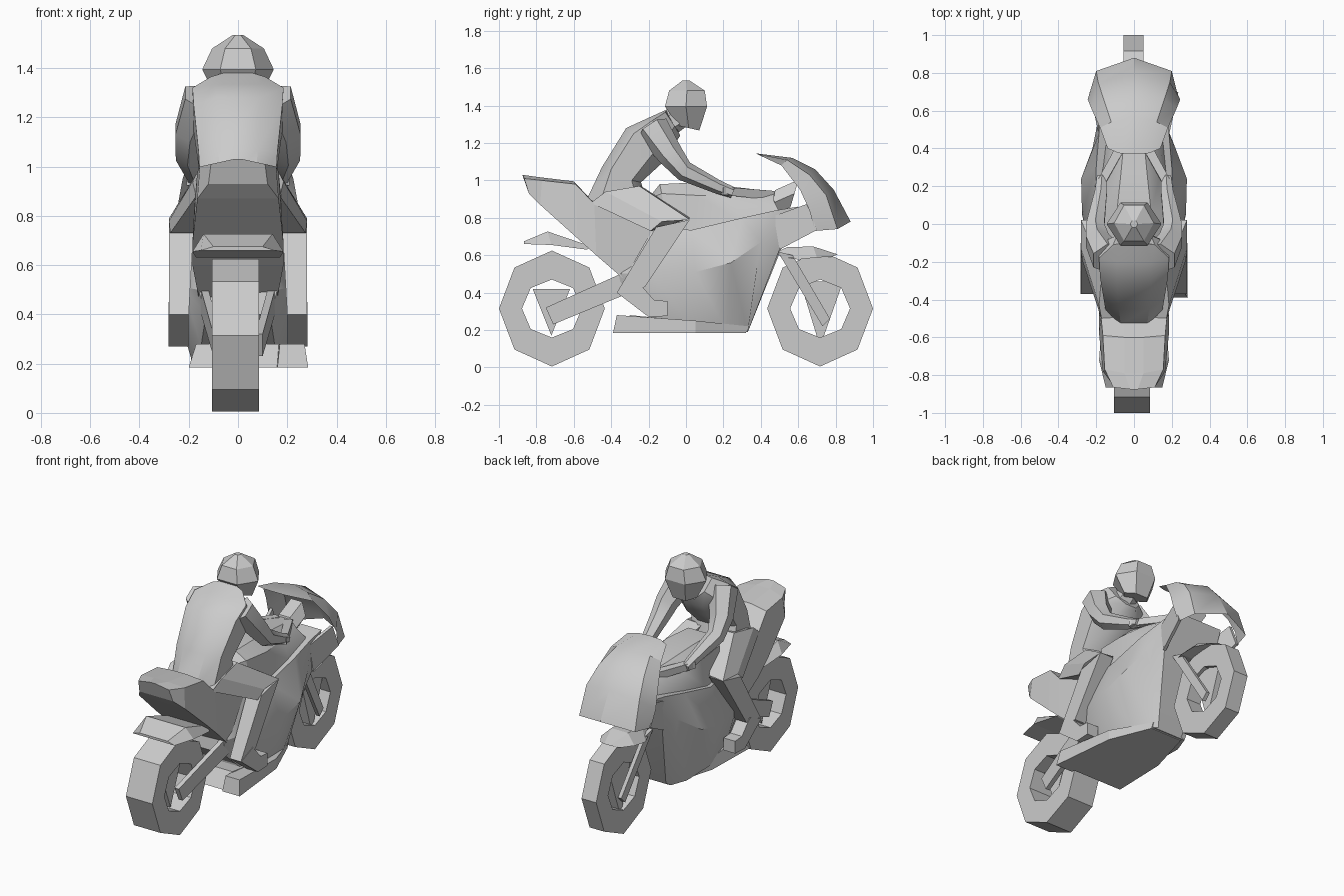
import bpy, bmesh, math
from mathutils import Vector

if "Cube" in bpy.data.objects:
    bpy.data.objects.remove(bpy.data.objects["Cube"], do_unlink=True)

grey = bpy.data.materials.new("plain_grey")
grey.use_nodes = True
grey.diffuse_color = (0.6, 0.6, 0.6, 1)
grey.node_tree.nodes["Principled BSDF"].inputs["Base Color"].default_value = (0.6, 0.6, 0.6, 1)


def finish(name, bm, smooth=0):
    """Turn a bmesh into a named object, optionally smooth below an angle."""
    bmesh.ops.remove_doubles(bm, verts=bm.verts, dist=0.0005)
    bmesh.ops.recalc_face_normals(bm, faces=bm.faces)
    me = bpy.data.meshes.new(name)
    bm.to_mesh(me)
    bm.free()
    me.materials.append(grey)
    ob = bpy.data.objects.new(name, me)
    bpy.context.collection.objects.link(ob)
    if smooth:
        bpy.ops.object.select_all(action='DESELECT')
        ob.select_set(True)
        bpy.context.view_layer.objects.active = ob
        bpy.ops.object.shade_smooth_by_angle(angle=math.radians(smooth))


def loft(name, rings, closed=True, smooth=0):
    """Skin successive rings; closed rings are capped."""
    bm = bmesh.new()
    rows = [[bm.verts.new(p) for p in r] for r in rings]
    n = len(rows[0])
    for a, b in zip(rows, rows[1:]):
        for i in range(n if closed else n - 1):
            j = (i + 1) % n
            bm.faces.new((a[i], a[j], b[j], b[i]))
    if closed:
        bm.faces.new(rows[0])
        bm.faces.new(rows[-1])
    finish(name, bm, smooth)


def mirrored(half):
    """Complete a half section (x >= 0) across x = 0."""
    return half + [(-x, y, z) for x, y, z in reversed(half)]


def prism(name, outline, x0, x1):
    """Extrude a (y, z) outline across x."""
    loft(name, [[(x, y, z) for y, z in outline] for x in (x0, x1)])


def splayed(name, outline, s, thick):
    """Plate from (x, y, z) points, thickened toward the centre line."""
    loft(name, [[(s * (x - t), y, z) for x, y, z in outline] for t in (0, thick)])


def limb(name, path, sides=4, smooth=0):
    """Tube through (x, y, z, radius) points."""
    pts = [Vector(p[:3]) for p in path]
    rings = []
    for i, p in enumerate(pts):
        d = (pts[min(i + 1, len(pts) - 1)] - pts[max(i - 1, 0)]).normalized()
        u = Vector((1, 0, 0))
        u = (u - d * u.dot(d)).normalized()
        v = d.cross(u)
        ring = []
        for k in range(sides):
            a = math.tau * (k + 0.5) / sides
            ring.append(p + (u * math.cos(a) + v * math.sin(a)) * path[i][3])
        rings.append(ring)
    loft(name, rings, smooth=smooth)


# Wheels: octagonal rings with a triangular hub
def wheel(name, y, x0, x1, hub):
    bm = bmesh.new()
    rows = []
    for k in range(8):
        c, s = math.cos(k * math.pi / 4), math.sin(k * math.pi / 4)
        rows.append([bm.verts.new((x, y + ry * c, 0.315 + rz * s))
                     for x, ry, rz in ((x0, .283, .31), (x1, .283, .31),
                                       (x1, .16, .155), (x0, .16, .155))])
    for k in range(8):
        a, b = rows[k], rows[(k + 1) % 8]
        for i in range(4):
            j = (i + 1) % 4
            bm.faces.new((a[i], a[j], b[j], b[i]))
    finish(name, bm)
    prism(name + "_hub", hub, (x0 + x1) / 2 - .03, (x0 + x1) / 2 + .03)


wheel("rear_wheel", -.717, -.105, .085, [(-.82, .42), (-.62, .42), (-.72, .17)])
wheel("front_wheel", .717, -.055, .05, [(.61, .46), (.84, .46), (.717, .11)])

# Paired chassis and rider parts
for s, side in ((1, "left"), (-1, "right")):
    splayed(side + "_swingarm", [(.1, -.75, .32), (.15, -.35, .5), (.15, -.3, .4), (.1, -.71, .23)], s, .03)
    splayed(side + "_fork", [(.11, .49, .62), (.11, .57, .6), (.075, .77, .26), (.075, .73, .22)], s, .025)
    # Cowl cheeks linking the fairing to the windscreen
    splayed(side + "_cheek", [(.185, .47, .81), (.225, .65, .875), (.235, .7, .735), (.19, .5, .63)], s, .02)
    limb(side + "_handlebar", [(s * .04, .46, .92, .035), (s * .19, .19, .945, .03)])
    limb(side + "_arm", [(s * .14, -.18, 1.28, .09), (s * .195, -.085, 1.14, .07),
                         (s * .205, -.01, 1.05, .055), (s * .175, .17, .965, .037),
                         (s * .17, .25, .935, .03)], 6, 35)
    # Thigh, shin and foot share the same outer width
    loft(side + "_thigh", [
        [(s * x, y, z) for x, y, z in ring] for ring in (
            [(.05, -.5, .88), (.17, -.51, .88), (.185, -.43, .94), (.17, -.25, .97), (.05, -.24, .97)],
            [(.18, -.18, .73), (.275, -.19, .73), (.28, -.13, .78), (.28, .02, .79), (.18, .02, .8)])])
    loft(side + "_shin", [
        [(s * .18, -.16, .75), (s * .28, -.16, .75), (s * .28, .02, .79), (s * .18, .02, .79)],
        [(s * .2, -.37, .4), (s * .28, -.37, .4), (s * .28, -.22, .43), (s * .2, -.22, .43)]])
    prism(side + "_foot", [(-.37, .4), (-.2, .27), (-.1, .275), (-.1, .355), (-.17, .36), (-.25, .45)],
          s * .2, s * .283)

# Main fairing, sections leaning forward toward the nose
loft("fairing", [mirrored(r) for r in (
    [(.1, -.3, .63), (.16, -.36, .5), (.13, -.34, .4)],
    [(.16, -.18, .75), (.22, -.2, .51), (.15, -.2, .27)],
    [(.2, .03, .735), (.275, .05, .51), (.19, .03, .22)],
    [(.2, .3, .8), (.28, .24, .56), (.16, .22, .19)],
    [(.185, .48, .84), (.22, .4, .67), (.12, .33, .19)],
    [(.18, .6, .86), (.18, .5, .63), (.09, .335, .2)])], smooth=32)

# Belly pan and one-sided exhaust
loft("belly_pan", [mirrored([(.17, -.3, .28), (.2, -.37, .185)]),
                   mirrored([(.18, 0, .25), (.19, 0, .185)]),
                   mirrored([(.1, .335, .22), (.1, .32, .185)])])
loft("exhaust", [
    [(.17, -.37, .28), (.27, -.37, .28), (.285, -.39, .185), (.16, -.39, .185)],
    [(.14, .05, .25), (.24, .05, .25), (.24, .05, .185), (.14, .05, .185)],
    [(.08, .335, .22), (.13, .335, .22), (.13, .32, .185), (.08, .32, .185)]])

# Tank
loft("tank", [mirrored(r) for r in (
    [(.06, -.18, .93), (.1, -.18, .91), (.14, -.15, .75)],
    [(.08, -.14, .98), (.15, -.13, .93), (.165, -.1, .74)],
    [(.09, .07, .99), (.165, .06, .92), (.175, .04, .73)],
    [(.07, .26, .965), (.14, .26, .92), (.17, .28, .79)],
    [(.05, .47, .94), (.1, .47, .89), (.15, .5, .83)])], smooth=30)

# Seat and tail, tapering back and up
loft("tail", [mirrored(r) for r in (
    [(.02, -.875, 1.03), (.11, -.865, 1.01), (.12, -.84, .93)],
    [(.05, -.79, 1.018), (.155, -.77, 1), (.165, -.78, .87)],
    [(.05, -.6, .995), (.165, -.59, .98), (.185, -.58, .69)],
    [(.05, -.5, .89), (.175, -.49, .875), (.185, -.48, .6)],
    [(.05, -.15, .77), (.17, -.17, .75), (.16, -.33, .47)])])

# Mudguards
loft("rear_mudguard", [mirrored(r) for r in (
    [(.1, -.865, .675), (.15, -.865, .66)],
    [(.14, -.74, .727), (.185, -.72, .655)],
    [(.12, -.5, .645), (.17, -.53, .63)])])
loft("front_mudguard", [mirrored(r) for r in (
    [(.04, .5, .625), (.09, .5, .595)],
    [(.06, .54, .643), (.13, .6, .577)],
    [(.06, .68, .647), (.12, .7, .588)],
    [(.02, .81, .605), (.07, .78, .592)])])

# Instrument housing
loft("instruments", [
    [(.08 * math.cos(a), y + .025 * math.sin(a), z + .085 * math.sin(a))
     for a in [k * math.pi / 3 for k in range(6)]]
    for y, z in ((.455, .875), (.58, .93))])

# Windscreen: an open curved shell
screen = []
for mid, shoulder, edge in (
        ((0, .37, 1.145), (.08, .375, 1.143), (.14, .4, 1.135)),
        ((0, .57, 1.12), (.12, .54, 1.11), (.18, .51, 1.08)),
        ((0, .69, 1.06), (.16, .66, 1.03), (.225, .61, .95)),
        ((0, .79, .95), (.19, .75, .92), (.245, .66, .84)),
        ((0, .88, .78), (.2, .81, .74), (.23, .69, .73))):
    flip = [(-p[0], p[1], p[2]) for p in (edge, shoulder)]
    screen.append(flip + [mid, shoulder, edge])
loft("windscreen", screen, closed=False, smooth=30)

# Rider torso from hips to collar
loft("torso", [mirrored(r) for r in (
    [(.07, -.53, .9), (.15, -.46, .88), (.16, -.25, .85), (.08, -.2, .85)],
    [(.08, -.45, 1.07), (.16, -.4, 1.06), (.16, -.29, 1), (.08, -.24, .99)],
    [(.09, -.32, 1.28), (.18, -.28, 1.25), (.18, -.18, 1.14), (.08, -.12, 1.1)],
    [(.09, -.2, 1.335), (.185, -.18, 1.32), (.18, -.1, 1.23), (.07, -.07, 1.18)],
    [(.06, -.1, 1.38), (.11, -.11, 1.365), (.09, -.06, 1.29), (.04, -.03, 1.24)])], smooth=35)
limb("neck", [(0, -.1, 1.3, .07), (0, -.01, 1.36, .065)], 6)

# Faceted helmet
loft("helmet", [
    [(w * math.cos(k * math.pi / 3), y + d * math.sin(k * math.pi / 3), z + tilt * math.sin(k * math.pi / 3))
     for k in range(6)]
    for z, y, w, d, tilt in ((1.28, .015, .09, .065, -.015), (1.395, 0, .145, .13, 0),
                             (1.48, .005, .105, .11, 0), (1.535, 0, .02, .02, 0))])
